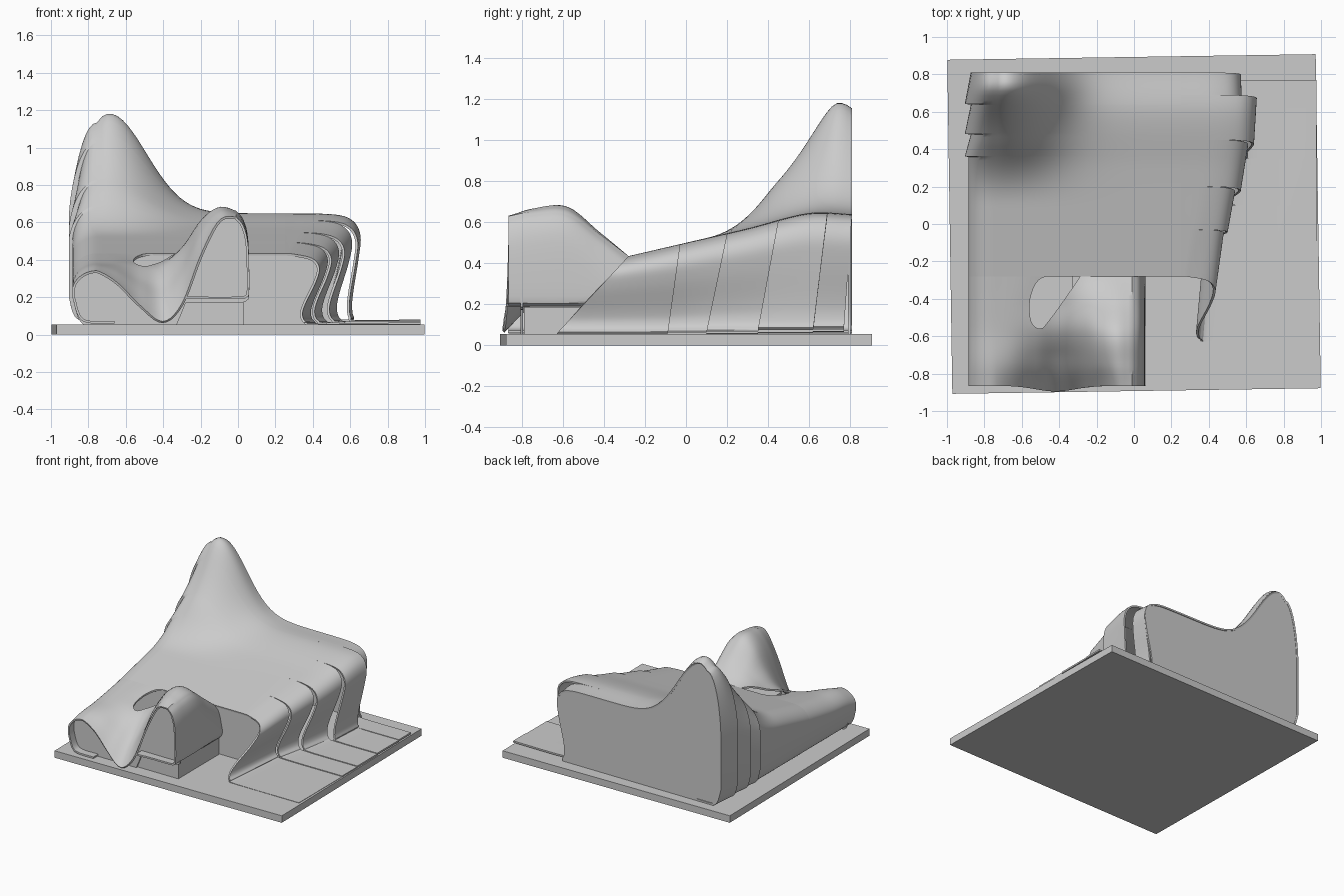
import bpy, bmesh, math
from mathutils import Matrix

if "Cube" in bpy.data.objects:
    bpy.data.objects.remove(bpy.data.objects["Cube"])

def interp(ts, vs, t):
    """Smooth curve through (ts, vs), clamped at the ends."""
    t = min(max(t, ts[0]), ts[-1])
    n = len(ts)
    i = max(k for k in range(n - 1) if ts[k] <= t)
    def slope(k):
        a, b = max(k - 1, 0), min(k + 1, n - 1)
        return (vs[b] - vs[a]) / (ts[b] - ts[a])
    d = ts[i + 1] - ts[i]
    u = (t - ts[i]) / d
    return ((2*u**3 - 3*u*u + 1) * vs[i] + (u**3 - 2*u*u + u) * d * slope(i)
            + (3*u*u - 2*u**3) * vs[i + 1] + (u**3 - u*u) * d * slope(i + 1))

def smooth(pts, sub=4):
    """Resample a point list as a smooth curve."""
    ts = list(range(len(pts)))
    return [tuple(interp(ts, [p[c] for p in pts], k / sub) for c in range(len(pts[0])))
            for k in range((len(pts) - 1) * sub + 1)]

def build(name, verts, faces, thick, offset=-1):
    me = bpy.data.meshes.new(name)
    me.from_pydata(verts, [], faces)
    ob = bpy.data.objects.new(name, me)
    bpy.context.collection.objects.link(ob)
    bpy.ops.object.select_all(action='DESELECT')
    bpy.context.view_layer.objects.active = ob
    ob.select_set(True)
    if thick:
        m = ob.modifiers.new("thickness", 'SOLIDIFY')
        m.thickness, m.offset = thick, offset
        bpy.ops.object.modifier_apply(modifier=m.name)
        bpy.ops.object.shade_smooth_by_angle(angle=math.radians(35))
    return ob

def loft(name, rows, thick=0.013):
    n = len(rows[0])
    faces = [(j*n + i, j*n + i + 1, (j+1)*n + i + 1, (j+1)*n + i)
             for j in range(len(rows) - 1) for i in range(n - 1)]
    return build(name, [p for r in rows for p in r], faces, thick)

def box(name, x0, x1, y0, y1, z0, z1, turn=0):
    v = [(x, y, z) for z in (z0, z1) for x, y in ((x0, y0), (x1, y0), (x1, y1), (x0, y1))]
    f = [(3, 2, 1, 0), (4, 5, 6, 7)] + [(i, (i+1) % 4, (i+1) % 4 + 4, i + 4) for i in range(4)]
    ob = build(name, v, f, 0)
    ob.data.transform(Matrix.Rotation(math.radians(turn), 4, 'Z'))
    return ob

# Roof height field: rolling front rows, rising base and rear peak
XS = [-.9, -.77, -.65, -.52, -.4, -.3, -.2, -.1, 0]
YS = [-.87, -.75, -.58, -.42, -.28]
ROWS = [[.33, .345, .28, .15, .065, .16, .42, .61, .63],
        [.36, .37, .34, .26, .21, .33, .55, .66, .65],
        [.38, .385, .38, .36, .36, .46, .61, .675, .65],
        [.41, .41, .41, .40, .40, .45, .51, .55, .54],
        [.435] * 9]

def bump(x, y):
    sx = .20 if x > -.69 else .15
    d = y - .75
    fall = .36 * (math.sqrt(1 + (d / .08)**2) - 1) if d < 0 else .5 * (d / .2)**2
    u = min(1, max(0, (y - .1) / .35))
    return math.exp(-.5 * ((x + .69) / sx)**2 - fall) * u * u * (3 - 2 * u)

def base(y):
    return interp([-.28, 0, .3, .6, .81], [.435, .5, .57, .645, .64], y)

def height(x, y):
    if y < -.28:
        return interp(XS, [interp(YS, [r[k] for r in ROWS], y) for k in range(9)], x)
    return base(y) + .54 * bump(x, y)

TEETH = [.36, .48, .64, .815]
ROOF_X = -.755

def left_x(y):
    for a, b in zip(TEETH, TEETH[1:]):
        if a <= y < b:
            return -.905 + .033 * (y - a) / (b - a)
    return -.885

def left_side(y):
    """Foot, wall and rolled shoulder on the left."""
    xl, top = left_x(y), height(ROOF_X, y)
    rx = ROOF_X - xl
    rz = .1 + .42 * bump(-.7, y)
    foot = smooth([(-.66, .06), (-.8, .062), (xl + .03, .1), (xl, .2)])
    roll = [(xl + rx * (1 - math.cos(a)), top - rz * (1 - math.sin(a) ** 1.15))
            for a in [k * math.pi / 20 for k in range(11)]]
    return foot + roll

def roof(y, x1, n=36):
    return [(x, height(x, y)) for x in spread(ROOF_X, x1, n)[1:]]

def strip_profile(xe, h, foot=.07, curl=1):
    b = h - foot
    rel = [(None, 1), (-.14, .99), (-.04, .93), (0, .79), (-.02 * curl, .58),
           (-.075 * curl, .28), (-.09 * curl, .13), (-.07 * curl, .03), (.0, 0)]
    pts = [(.25 if dx is None else xe + dx, foot + f * b) for dx, f in rel] + [(.975, foot)]
    return smooth(pts, 5)

def front_section(y):
    h = height(-.01, y)
    side = smooth([(-.01, h), (.03, h - .05), (.055, h - .16), (.06, .24), (.045, .2),
                   (0, .19), (-.28, .19)])
    return left_side(y) + roof(y, -.01) + side[1:]

def spread(a, b, n):
    return [a + (b - a) * k / n for k in range(n + 1)]

def lip(x, y):
    """Valley of the front wave juts forward."""
    s = min(1, max(0, (-.7 - y) / .165))
    return y - .03 * s * math.exp(-((x + .42) / .15)**2)

# Base slab and front plinth
box("base_slab", -.985, .985, -.893, .893, 0, .055, .87)
box("front_plinth", -.33, .03, -.79, -.28, .05, .188)

# Main roof sheet with stepped left edge
ys = sorted(spread(-.28, .81, 44) + [t + e for t in TEETH[:-1] for e in (-.0015, .0015)])
loft("main_roof", [[(x, y, z) for x, z in left_side(y) + roof(y, .25)] for y in ys])

# Front wave sheet
front = loft("front_wave", [[(x, lip(x, y) if z < .5 else y, z) for x, z in front_section(y)]
                            for y in spread(-.865, -.28, 28)])

# Oval opening cut in the front wave
hole = smooth([(-.42, -.27), (-.51, -.3), (-.555, -.4), (-.55, -.52), (-.5, -.56),
               (-.45, -.51), (-.37, -.4), (-.28, -.27)])
k = len(hole)
cut = build("opening_cutter", [(x, y, z) for z in (.3, .9) for x, y in hole],
            [tuple(range(k)), tuple(range(2*k - 1, k - 1, -1))]
            + [(i, i + k, (i + 1) % k + k, (i + 1) % k) for i in range(k)], 0)
bm = bmesh.new()
bm.from_mesh(cut.data)
bmesh.ops.recalc_face_normals(bm, faces=bm.faces)
bm.to_mesh(cut.data)
bm.free()
cut.hide_render = True
cut.hide_set(True)
m = front.modifiers.new("opening", 'BOOLEAN')
m.operation, m.object = 'DIFFERENCE', cut

# Right-hand ribbons: (top edge y, foot edge y), then (outer x front, back, foot z, curl)
EDGES = [(-.28, -.63), (-.03, -.09), (.2, .1), (.45, .35), (.69, .62), (.81, .77)]
RIBBONS = [(.435, .48, .058, 1), (.5, .54, .064, 1), (.57, .61, .07, .9),
           (.64, .655, .076, .5), (.575, .57, .08, .7)]
for i, (x0, x1, foot, curl) in enumerate(RIBBONS):
    (ya, fa), (yb, fb) = EDGES[i], EDGES[i + 1]
    rows = []
    for t in spread(0, 1, 8):
        y, f = ya + (yb - ya) * t, fa + (fb - fa) * t
        h = base(y)
        rows.append([(x, y + (f - y) * min(1, max(0, (h - z) / (h - foot))), z)
                     for x, z in strip_profile(x0 + (x1 - x0) * t, h, foot, curl)])
    loft(f"side_ribbon_{i + 1}", rows)

# End walls filling the shell openings
def wall(name, y, pts, drop=.006):
    pts = [(x * .995, y, max(z - drop, .05)) for x, z in pts]
    build(name, pts, [tuple(range(len(pts)))], .012, 0)

def full_outline(y, xe, curl):
    strip = strip_profile(xe, base(y), .07, curl)[1:36]
    return [(-.8, .05)] + left_side(y)[8:] + roof(y, .25) + strip + [(strip[-1][0], .05)]

wall("back_wall", .797, full_outline(.797, .57, .7))
wall("front_wall", -.268, full_outline(-.268, .435, 1))
wall("front_end_wall", -.8, front_section(-.8) + [(-.33, .06)], .018)
